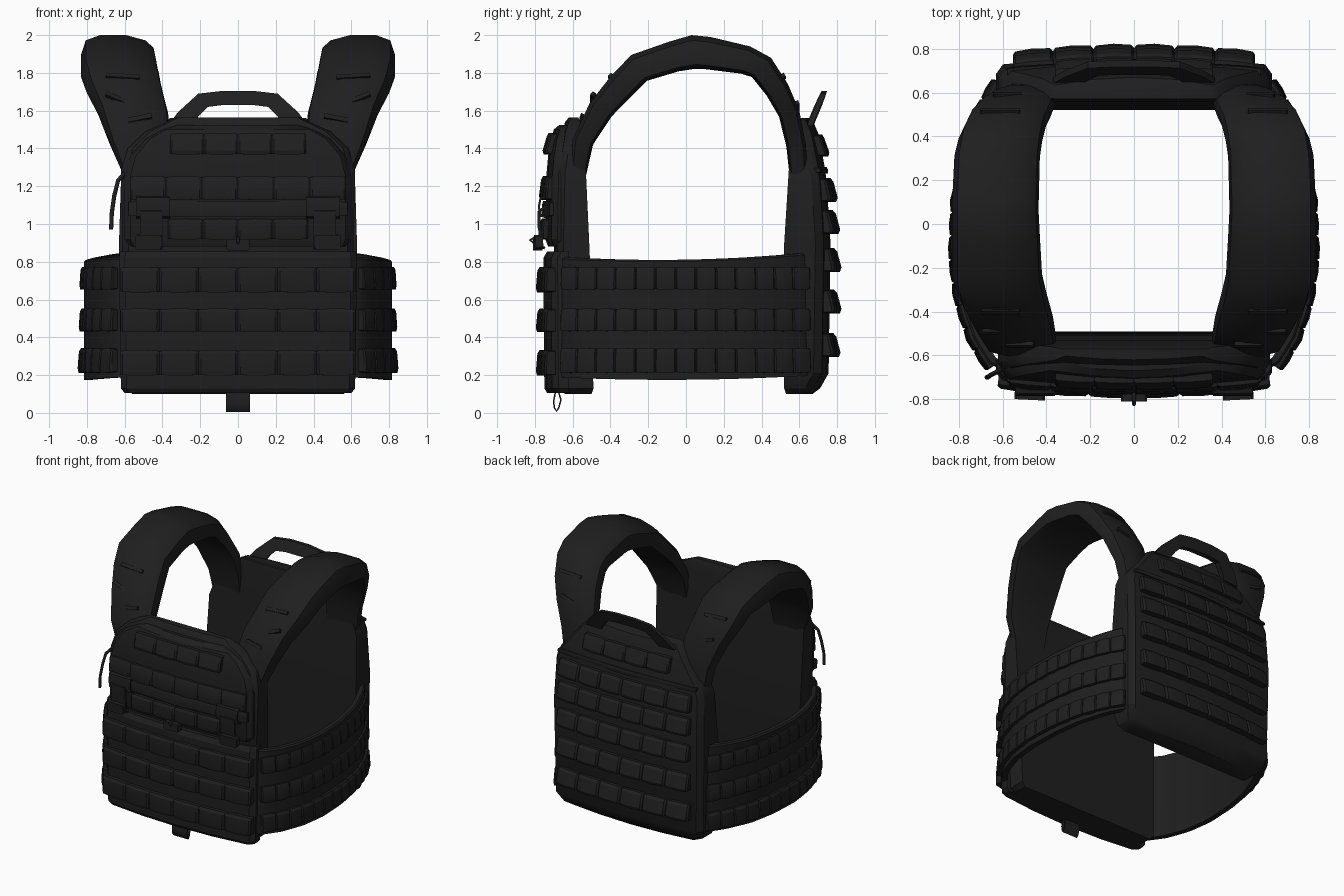
import bpy, bmesh, math
from mathutils import Vector, Euler, Matrix

if "Cube" in bpy.data.objects:
    bpy.data.objects.remove(bpy.data.objects["Cube"])

fabric = bpy.data.materials.new("charcoal_fabric")
fabric.diffuse_color = (0.0135, 0.0135, 0.0135, 1)
fabric.use_nodes = True
fabric.node_tree.nodes["Principled BSDF"].inputs["Base Color"].default_value = fabric.diffuse_color


def finish(ob, mirror=False, angle=30):
    ob.data.materials.append(fabric)
    if mirror:
        ob.modifiers.new("mirror", 'MIRROR')
    bpy.ops.object.select_all(action='DESELECT')
    ob.select_set(True)
    bpy.context.view_layer.objects.active = ob
    bpy.ops.object.shade_smooth_by_angle(angle=math.radians(angle))
    return ob


def loft(name, rings, mirror=False, angle=30):
    """Skin closed rings of equal length and cap both ends."""
    bm = bmesh.new()
    vs = [[bm.verts.new(p) for p in r] for r in rings]
    n = len(rings[0])
    for a, b in zip(vs, vs[1:]):
        for i in range(n):
            j = (i + 1) % n
            bm.faces.new((a[i], a[j], b[j], b[i]))
    bm.faces.new(vs[0])
    bm.faces.new(vs[-1])
    bmesh.ops.recalc_face_normals(bm, faces=bm.faces)
    me = bpy.data.meshes.new(name)
    bm.to_mesh(me)
    bm.free()
    ob = bpy.data.objects.new(name, me)
    bpy.context.collection.objects.link(ob)
    return finish(ob, mirror, angle)


def box(name, loc, size, rot=(0, 0, 0), mirror=False):
    """Small block with clipped corners, optionally mirrored across the centre."""
    x, y, z = (s / 2 for s in size)
    c = min(x, z) * 0.25
    outline = [(-x, -z + c), (-x + c, -z), (x - c, -z), (x, -z + c),
               (x, z - c), (x - c, z), (-x + c, z), (-x, z - c)]
    m = Matrix.Translation(loc) @ Euler(rot).to_matrix().to_4x4()
    return loft(name, [[m @ Vector((a, s, b)) for a, b in outline] for s in (-y, y)], mirror)


def tape(name, path, x0, x1, th, mirror=False):
    """Flat tape of constant width following a (y, z) path."""
    rings = []
    for i, p in enumerate(path):
        a, b = path[max(i - 1, 0)], path[min(i + 1, len(path) - 1)]
        n = Vector((b[1] - a[1], a[0] - b[0])).normalized() * th
        rings.append([(x0, *p), (x1, *p), (x1, p[0] + n.x, p[1] + n.y), (x0, p[0] + n.x, p[1] + n.y)])
    return loft(name, rings, mirror)


def panel(name, rows, crown=0.045, chamfer=0.03):
    """Rows of (z, half width, inner y, outer y), slightly bowed outward."""
    rings = []
    for z, hw, yi, yo in rows:
        s = 1 if yo < yi else -1
        ring = []
        for f in (-1, -0.95, -0.5, 0, 0.5, 0.95, 1):
            y = yo + s * (crown * f * f + (chamfer if abs(f) == 1 else 0))
            ring.append((hw * f, y, z))
        ring += [(hw, yi, z), (-hw, yi, z)]
        rings.append(ring)
    return loft(name, rings)


def along(path, t):
    """Point and outward normal at fraction t of a flat path."""
    pts = [Vector(p) for p in path]
    lens = [(b - a).length for a, b in zip(pts, pts[1:])]
    d = t * sum(lens)
    for i, l in enumerate(lens):
        if d <= l + 1e-6 or i == len(lens) - 1:
            v = pts[i + 1] - pts[i]
            return pts[i] + v * (d / l), Vector((v.y, -v.x)).normalized()
        d -= l


def webbing(name, path, z0, z1, n, depth=0.035, lean=0.0, mirror=False):
    """Strip of stitched, gently puffed loops running along a path."""
    ts = [(i + k) / n for i in range(n) for k in (0, 0.06, 0.5, 0.94)] + [1]
    rings = []
    for i, t in enumerate(ts):
        p, nr = along(path, t)
        d = depth * (0.6, 0.88, 1.0, 0.88)[i % 4]
        g = (0.004, 0, -0.003, 0)[i % 4]
        sec = [(-0.025, z0 + g), (d * 0.85, z0 + g), (d, z0 + 0.02),
               (d * 0.8 - lean, z1 - 0.015), (d * 0.5 - lean, z1 - g), (-0.025 - lean, z1 - g)]
        rings.append([(*(p + nr * o), z) for o, z in sec])
    return loft(name, rings, mirror, 25)


def bow(hw, y, drop):
    """Bowed path across a panel, front paths run +x and back paths run -x."""
    s = 1 if y < 0 else -1
    return [(s * f * hw, y + s * drop * f * f) for f in (-1, -0.66, -0.33, 0, 0.33, 0.66, 1)]


# Front plate bag, lower flap and upper pouch
panel("front_plate_bag", [
    (0.10, 0.56, -0.50, -0.64), (0.13, 0.59, -0.49, -0.68), (0.85, 0.61, -0.51, -0.70),
    (1.28, 0.62, -0.53, -0.69), (1.40, 0.585, -0.54, -0.67), (1.49, 0.49, -0.55, -0.655),
    (1.54, 0.38, -0.56, -0.64), (1.565, 0.33, -0.57, -0.62)], 0.02)
panel("front_lower_flap", [
    (0.105, 0.60, -0.62, -0.735), (0.13, 0.62, -0.62, -0.75), (0.82, 0.63, -0.62, -0.755),
    (0.855, 0.625, -0.62, -0.735)])
panel("front_upper_pouch", [
    (0.88, 0.58, -0.62, -0.73), (0.92, 0.60, -0.62, -0.745), (1.25, 0.60, -0.62, -0.74),
    (1.36, 0.57, -0.62, -0.73), (1.45, 0.49, -0.62, -0.715), (1.50, 0.40, -0.62, -0.70),
    (1.525, 0.33, -0.62, -0.67)], 0.035)

# Front webbing rows
for k, (z0, z1) in enumerate([(0.20, 0.33), (0.43, 0.55), (0.64, 0.77)]):
    webbing(f"front_lower_webbing_{k}", bow(0.62, -0.757, 0.042), z0, z1, 6, 0.04)
webbing("front_chest_webbing", bow(0.57, -0.745, 0.032), 1.13, 1.25, 6, lean=0.004)
webbing("front_top_webbing", bow(0.36, -0.725, 0.012), 1.37, 1.48, 4, lean=0.015)
webbing("front_flap_edge", bow(0.58, -0.747, 0.034), 1.04, 1.12, 1, 0.018)
webbing("front_middle_webbing", bow(0.37, -0.747, 0.012), 0.92, 1.025, 4, 0.035)

# Flap buckles, pull tabs and lower tongue loop
tape("buckle_top", [(-0.74, 1.15), (-0.775, 1.14), (-0.785, 1.09), (-0.775, 1.04), (-0.74, 1.03)],
     0.36, 0.54, -0.012, True)
tape("buckle_strap", [(-0.745, 1.10), (-0.785, 1.07), (-0.785, 0.98), (-0.775, 0.93), (-0.78, 0.88),
                      (-0.75, 0.865)], 0.40, 0.52, -0.015, True)
box("buckle_end", (0.475, -0.78, 0.905), (0.14, 0.04, 0.075), (0.08, 0, 0.05), True)
box("centre_pull_tab", (0, -0.785, 0.89), (0.12, 0.05, 0.06))
tape("lower_tongue", [(-0.69, 0.14), (-0.705, 0.06), (-0.70, 0.025), (-0.685, 0.005),
                      (-0.67, 0.025), (-0.658, 0.07), (-0.68, 0.14)], -0.063, 0.063, -0.008)

# Back plate bag with webbing rows
panel("back_plate_bag", [
    (0.10, 0.53, 0.53, 0.67), (0.13, 0.58, 0.52, 0.71), (0.21, 0.62, 0.52, 0.755),
    (0.90, 0.63, 0.52, 0.765), (1.22, 0.62, 0.54, 0.745), (1.30, 0.59, 0.545, 0.735),
    (1.48, 0.44, 0.56, 0.70), (1.55, 0.38, 0.57, 0.67), (1.56, 0.36, 0.58, 0.65)], 0.04, 0.04)
for k, (z0, y) in enumerate([(0.30, 0.765), (0.53, 0.77), (0.75, 0.77), (0.95, 0.763), (1.12, 0.75)]):
    webbing(f"back_webbing_{k}", bow(0.55, y, 0.032), z0, z0 + 0.12, 6, 0.055, 0.012)
webbing("back_top_webbing", bow(0.36, 0.725, 0.014), 1.36, 1.47, 4, 0.035, 0.02)
webbing("back_seam", bow(0.58, 0.738, 0.035), 1.27, 1.30, 1, 0.015)

# Drag handle
outer = [(-0.37, 1.52), (-0.32, 1.59), (-0.21, 1.69), (-0.08, 1.705), (0.08, 1.705),
         (0.21, 1.69), (0.32, 1.59), (0.37, 1.52)]
inner = [(-0.24, 1.52), (-0.21, 1.57), (-0.16, 1.62), (-0.08, 1.63), (0.08, 1.63),
         (0.16, 1.62), (0.21, 1.57), (0.24, 1.52)]
lean = lambda z: 0.655 + (z - 1.52) * 0.42
loft("drag_handle", [[(a, lean(b) - 0.015, b), (a, lean(b) + 0.015, b),
                      (c, lean(d) + 0.02, d), (c, lean(d) - 0.02, d)]
                     for (a, b), (c, d) in zip(outer, inner)])

# Shoulder straps: stations of (y, z, inner x, outer x, thickness)
stations = [(-0.615, 1.25, .36, .60, .52), (-0.60, 1.45, .355, .68, .7), (-0.51, 1.64, .37, .74, .85),
            (-0.40, 1.78, .40, .80, .95), (-0.29, 1.895, .42, .83, 1), (-0.09, 1.965, .43, .83, 1.03),
            (0.03, 2.0, .435, .83, 1.12), (0.13, 1.99, .435, .83, 1.08), (0.34, 1.94, .43, .82, .95),
            (0.45, 1.88, .42, .80, .9), (0.54, 1.74, .40, .76, .8), (0.60, 1.60, .37, .70, .7),
            (0.635, 1.42, .36, .63, .65), (0.645, 1.25, .36, .60, .6)]
section = [(0, .12), (.03, .06), (.14, .025), (.4, 0), (.75, 0), (.94, .025), (1, .09), (1, .14),
           (.8, .155), (.3, .155), (.03, .16)]
rings = []
for i, (y, z, xi, xo, k) in enumerate(stations):
    a, b = stations[max(i - 1, 0)], stations[min(i + 1, len(stations) - 1)]
    n = Vector((b[1] - a[1], a[0] - b[0])).normalized()
    rings.append([(xi + (xo - xi) * t, y + n.x * d * k, z + n.y * d * k) for t, d in section])
loft("shoulder_strap", rings, True, 35)

# Strap loops, front and back
for k, (x, y, z, w, tilt, roll) in enumerate([
        (0.61, -0.398, 1.78, 0.18, -0.72, -0.06), (0.63, -0.492, 1.66, 0.15, -0.65, -0.4),
        (0.52, -0.55, 1.56, 0.13, -0.4, 0.2), (0.61, 0.515, 1.78, 0.18, 0.5, -0.06),
        (0.57, 0.588, 1.62, 0.15, 0.35, -0.3)]):
    box(f"strap_loop_{k}", (x, y, z), (w, 0.02, 0.025), (tilt, roll, 0), True)

# Side band wrapping from front to back, with its webbing rows
band = [(0.55, -0.68), (0.65, -0.655), (0.73, -0.53), (0.79, -0.35), (0.815, -0.15),
        (0.805, 0.10), (0.77, 0.32), (0.695, 0.52), (0.62, 0.65), (0.55, 0.69)]
rings = []
for i in range(25):
    p, n = along(band, i / 24)
    q = p - n * 0.04
    top = 0.81 + 0.06 * (p.y + 0.15) ** 2
    low = 0.175 + 0.04 * (p.y + 0.1) ** 2
    rings.append([(*q, low), (*p, low), (*p, top - 0.01), (*(p - n * 0.01), top), (*q, top)])
loft("side_band", rings, True)
for k, (z0, z1, d) in enumerate([(0.215, 0.34, 0.036), (0.435, 0.55, 0.03), (0.655, 0.77, 0.026)]):
    webbing(f"side_webbing_{k}", band[1:-1], z0, z1, 13, d, mirror=True)


# Thin cords
def cord(name, pts, r):
    cu = bpy.data.curves.new(name, 'CURVE')
    cu.dimensions = '3D'
    cu.bevel_depth = r
    cu.bevel_resolution = 1
    sp = cu.splines.new('POLY')
    sp.points.add(len(pts) - 1)
    for p, c in zip(sp.points, pts):
        p.co = (*c, 1)
    cu.use_fill_caps = True
    cu.materials.append(fabric)
    bpy.context.collection.objects.link(bpy.data.objects.new(name, cu))


cord("side_pull_cord", [(-0.60, -0.66, 1.27), (-0.635, -0.68, 1.23), (-0.655, -0.69, 1.15),
                        (-0.668, -0.70, 1.06), (-0.672, -0.70, 0.97)], 0.011)
cord("centre_pull_loop", [(0, -0.76, 0.92), (0, -0.80, 0.93), (0, -0.825, 0.915),
                          (0, -0.80, 0.895), (0, -0.77, 0.87)], 0.008)
